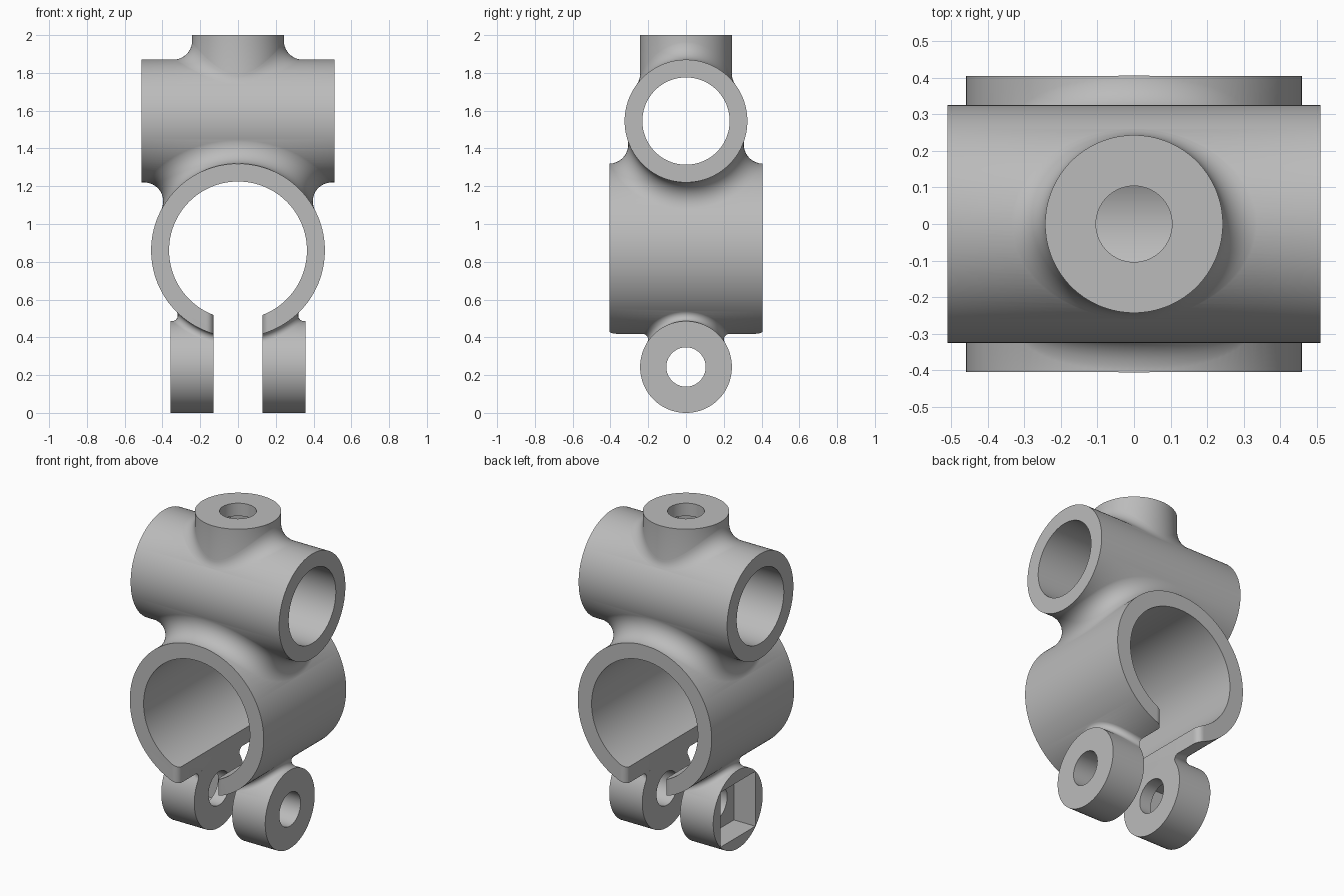
import bpy, bmesh
from math import sin, cos, pi, sqrt
from mathutils import Vector, Matrix

if "Cube" in bpy.data.objects:
    bpy.data.objects.remove(bpy.data.objects["Cube"])

# Main dimensions
UP_Z, UP_R, UP_BORE, UP_HALF = 1.545, 0.325, 0.231, 0.51
LOW_Z, LOW_R, LOW_BORE, LOW_HALF = 0.86, 0.46, 0.365, 0.405
BOSS_R, EAR_Z, BOLT_R = 0.243, 0.243, 0.104
GAP, EAR_END, NUT, WALL = 0.13, 0.357, 0.17, 0.08
X, Y, Z = Vector((1, 0, 0)), Vector((0, 1, 0)), Vector((0, 0, 1))


def make_object(name, bm):
    bmesh.ops.recalc_face_normals(bm, faces=bm.faces)
    mesh = bpy.data.meshes.new(name)
    bm.to_mesh(mesh)
    bm.free()
    obj = bpy.data.objects.new(name, mesh)
    bpy.context.scene.collection.objects.link(obj)
    return obj


def cylinder(name, start, end, radius, sides=128):
    a, b = Vector(start), Vector(end)
    turn = Z.rotation_difference(b - a).to_matrix().to_4x4()
    bm = bmesh.new()
    bmesh.ops.create_cone(bm, cap_ends=True, segments=sides, radius1=radius, radius2=radius,
                          depth=(b - a).length, matrix=Matrix.Translation((a + b) / 2) @ turn)
    return make_object(name, bm)


def box(name, low, high):
    a, b = Vector(low), Vector(high)
    bm = bmesh.new()
    bmesh.ops.create_cube(bm, size=1, matrix=Matrix.Translation((a + b) / 2)
                          @ Matrix.Diagonal((*(b - a), 1)))
    return make_object(name, bm)


def fillet(name, path, axis_a, axis_b, r, steps=10, count=128):
    """Ring swept by a ball rolling in the groove between two cylinders."""
    bm = bmesh.new()
    rings = []
    for i in range(count):
        c = Vector(path(2 * pi * (i + 0.5) / count))
        u = []
        for point, direction in (axis_a, axis_b):
            d = point - c
            u.append((d - direction * d.dot(direction)).normalized())
        angle = u[0].angle(u[1])
        section = []
        for k in range(steps + 1):
            t = k / steps
            v = (u[0] * sin((1 - t) * angle) + u[1] * sin(t * angle)) / sin(angle)
            section.append(c + v * r * (1.01 if k in (0, steps) else 1))
        section.append(c + (u[0] + u[1]) * r * 1.15 / (1 + u[0].dot(u[1])))
        rings.append([bm.verts.new(p) for p in section])
    n = steps + 2
    for i in range(count):
        a, b = rings[i], rings[(i + 1) % count]
        for k in range(n):
            bm.faces.new((a[k], b[k], b[(k + 1) % n], a[(k + 1) % n]))
    return make_object(name, bm)


def combine(target, others, operation):
    for other in others:
        mod = target.modifiers.new("combine", "BOOLEAN")
        mod.operation, mod.solver, mod.object = operation, "EXACT", other
        graph = bpy.context.evaluated_depsgraph_get()
        mesh = bpy.data.meshes.new_from_object(target.evaluated_get(graph))
        target.modifiers.clear()
        target.data = mesh
        bpy.data.objects.remove(other)


# Paths of the rolling ball centre
def boss_path(t, r=0.1):
    x, y = (BOSS_R + r) * cos(t), (BOSS_R + r) * sin(t)
    return x, y, UP_Z + sqrt((UP_R + r) ** 2 - y * y)


def crossing_path(z_tube, r_tube, r):
    """Centre path between the lower tube and a cylinder along x."""
    s = 1 if z_tube > LOW_Z else -1
    near, far = z_tube - s * (r_tube + r), LOW_Z + s * (LOW_R + r)

    def path(t):
        z = near + (far - near) * sin(t) ** 2
        x = sqrt(max(0, (LOW_R + r) ** 2 - (z - LOW_Z) ** 2))
        y = sqrt(max(0, (r_tube + r) ** 2 - (z - z_tube) ** 2))
        return (x if cos(t) > 0 else -x), (y if sin(t) > 0 else -y), z
    return path


upper_axis, lower_axis = (Z * UP_Z, X), (Z * LOW_Z, Y)
ear_axis, boss_axis = (Z * EAR_Z, X), (Z, Z)

# Solid bodies
body = cylinder("tube_clamp", (-UP_HALF, 0, UP_Z), (UP_HALF, 0, UP_Z), UP_R)
combine(body, [
    cylinder("lower_tube", (0, -LOW_HALF, LOW_Z), (0, LOW_HALF, LOW_Z), LOW_R),
    cylinder("top_boss", (0, 0, UP_Z), (0, 0, 2), BOSS_R),
    cylinder("clamp_ears", (-EAR_END, 0, EAR_Z), (EAR_END, 0, EAR_Z), BOSS_R),
    fillet("boss_fillet", boss_path, upper_axis, boss_axis, 0.1),
    fillet("tube_fillet", crossing_path(UP_Z, UP_R, 0.1), upper_axis, lower_axis, 0.1),
    fillet("ear_fillet", crossing_path(EAR_Z, BOSS_R, 0.03), ear_axis, lower_axis, 0.03),
], "UNION")

# Clamp slit, flared at both ends to round the lips
round_r = 0.04
quarter = []
for k in range(9):
    a = pi / 2 * k / 8
    quarter.append((GAP + round_r * (1 - cos(a)), LOW_HALF - round_r * (1 - sin(a))))
quarter.append((GAP + round_r, LOW_HALF + 0.1))
half = [(x, -y) for x, y in reversed(quarter)] + quarter
outline = half + [(-x, -y) for x, y in half]
bm = bmesh.new()
face = bm.faces.new([bm.verts.new((x, y, -0.1)) for x, y in outline])
top = bmesh.ops.extrude_face_region(bm, geom=[face])["geom"]
bmesh.ops.translate(bm, vec=Z * 0.8, verts=[v for v in top if isinstance(v, bmesh.types.BMVert)])
slit = make_object("slit_cutter", bm)

# Bores, bolt holes and square nut pockets
combine(body, [
    cylinder("upper_bore", (-1, 0, UP_Z), (1, 0, UP_Z), UP_BORE),
    cylinder("lower_bore", (0, -1, LOW_Z), (0, 1, LOW_Z), LOW_BORE),
    slit,
    cylinder("top_hole", (0, 0, UP_Z), (0, 0, 2.1), BOLT_R, 64),
    cylinder("ear_hole", (-1, 0, EAR_Z), (1, 0, EAR_Z), BOLT_R, 64),
    box("top_nut_pocket", (-NUT, -NUT, UP_Z), (NUT, NUT, 2 - WALL)),
    box("ear_nut_pocket", (-1, -NUT, EAR_Z - NUT), (-GAP - WALL, NUT, EAR_Z + NUT)),
], "DIFFERENCE")

# Plain grey finish
grey = bpy.data.materials.new("plain_grey")
grey.use_nodes = True
grey.diffuse_color = (0.5, 0.5, 0.5, 1)
grey.node_tree.nodes["Principled BSDF"].inputs["Base Color"].default_value = (0.5, 0.5, 0.5, 1)
body.data.materials.clear()
body.data.materials.append(grey)
for poly in body.data.polygons:
    poly.material_index = 0

bpy.ops.object.select_all(action="DESELECT")
body.select_set(True)
bpy.context.view_layer.objects.active = body
bpy.ops.object.shade_smooth_by_angle(angle=pi / 6)
